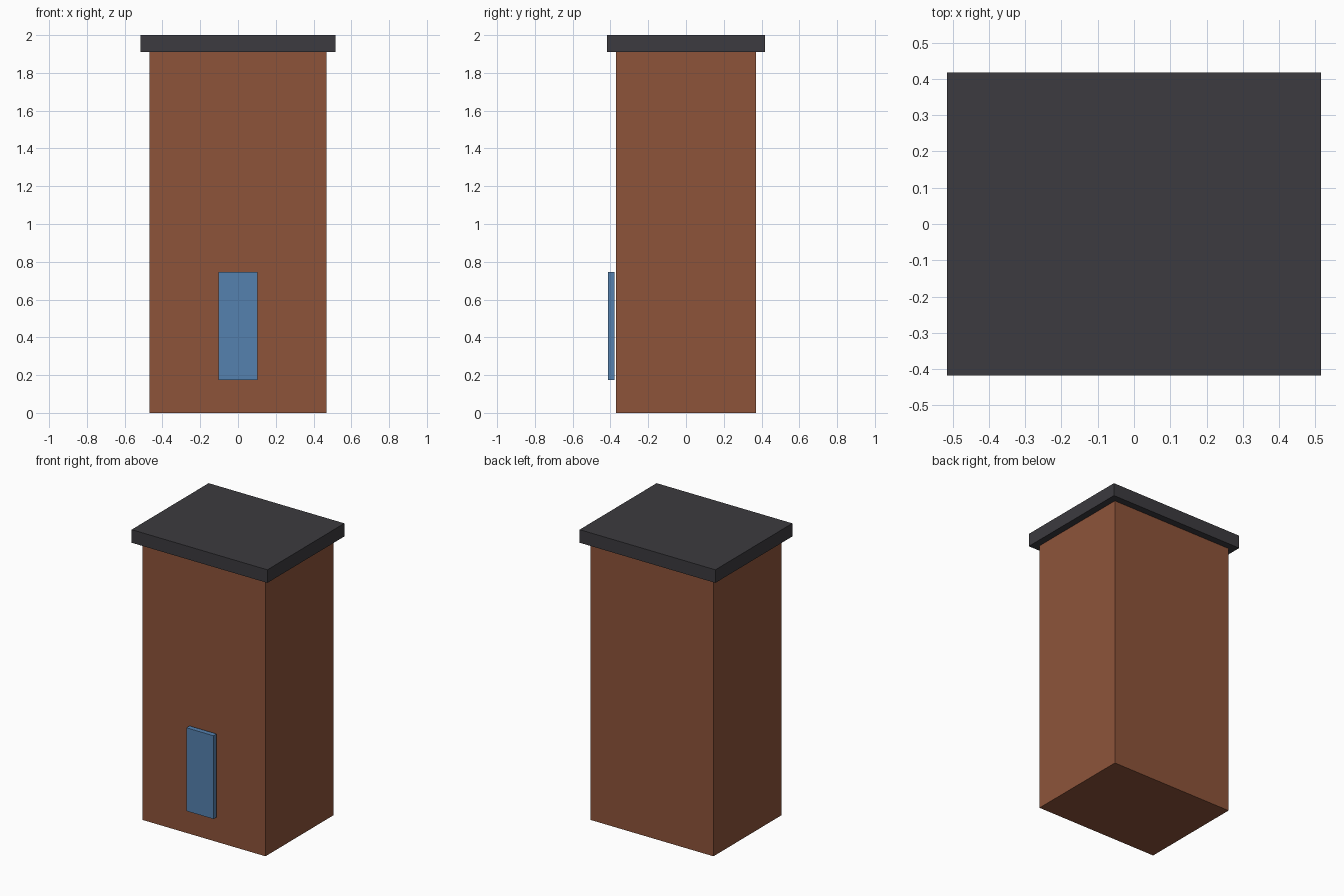
import bpy

if "Cube" in bpy.data.objects:
    bpy.data.objects.remove(bpy.data.objects["Cube"])


def material(name, color):
    mat = bpy.data.materials.new(name)
    mat.diffuse_color = (*color, 1.0)
    mat.use_nodes = True
    mat.node_tree.nodes["Principled BSDF"].inputs["Base Color"].default_value = mat.diffuse_color
    return mat


def box(name, x, y, z, mat):
    """Flat-faced box from (min, max) ranges on each axis."""
    bpy.ops.mesh.primitive_cube_add(size=1)
    obj = bpy.context.object
    obj.name = name
    obj.location = [(a + b) / 2 for a, b in (x, y, z)]
    obj.scale = [b - a for a, b in (x, y, z)]
    bpy.ops.object.transform_apply(location=True, scale=True)
    obj.data.materials.append(mat)
    return obj


brick = material("brick", (0.27, 0.088, 0.042))
slate = material("slate", (0.045, 0.043, 0.05))
blue = material("blue_panel", (0.09, 0.22, 0.43))

# Tall tower body
box("tower_body", (-0.468, 0.468), (-0.37, 0.37), (0, 1.91), brick)

# Flat overhanging roof slab
box("roof_slab", (-0.516, 0.516), (-0.418, 0.418), (1.91, 2.0), slate)

# Thin door panel standing just clear of the front wall
box("door_panel", (-0.103, 0.103), (-0.413, -0.379), (0.175, 0.747), blue)
